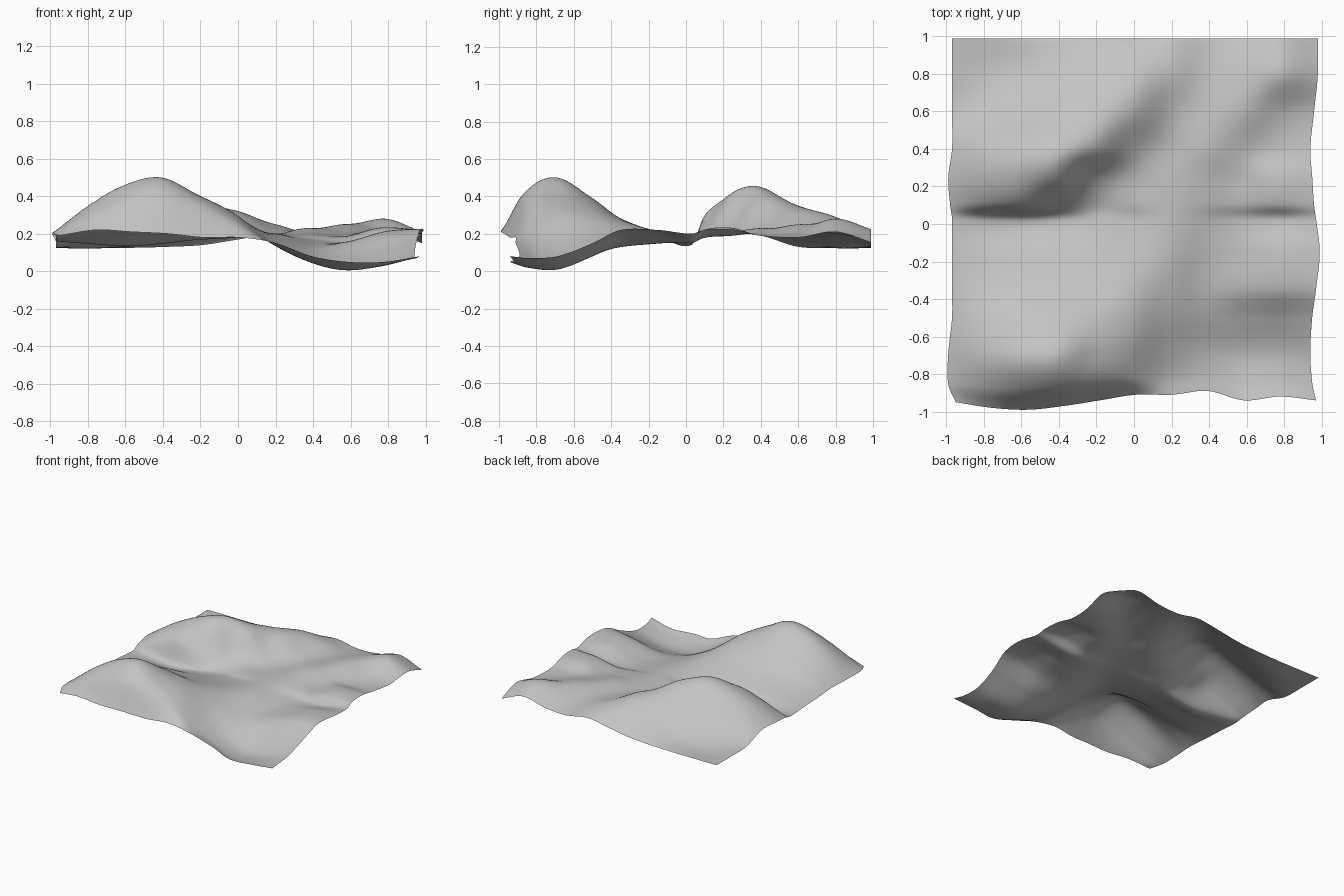
import bpy
import bmesh

STEPS = 110  # mesh resolution per side

if "Cube" in bpy.data.objects:
    bpy.data.objects.remove(bpy.data.objects["Cube"], do_unlink=True)

# Cross-sections of the land, front to back: heights in hundredths, left edge to right edge
stations_x = [-1, -.8, -.6, -.4, -.2, 0, .2, .4, .6, .8, 1]
stations_y = [-.97, -.87, -.7, -.5, -.35, -.15, .03, .1, .25, .4, .6, .8, 1]
sections = [
    [19, 22, 21, 20, 18, 18, 15, 8, 5, 5, 8],
    [20, 30, 37, 41, 36, 27, 15, 6, 2, 3, 7],
    [20, 35, 46, 50, 41, 31, 16, 6, 1, 3, 8],
    [19, 29, 36, 39, 36, 29, 18, 10, 8, 11, 15],
    [18, 23, 26, 28, 28, 26, 19, 13, 15, 20, 22],
    [17, 18, 19, 20, 21, 21, 20, 15, 16, 21, 22],
    [16, 15, 14, 15, 17, 18, 20, 17, 15, 17, 20],
    [18, 26, 30, 23, 18, 19, 20, 19, 18, 22, 22],
    [20, 32, 40, 41, 26, 20, 20, 21, 19, 23, 22],
    [19, 31, 40, 45, 39, 25, 20, 23, 21, 19, 19],
    [13, 18, 25, 32, 35, 32, 23, 22, 25, 21, 18],
    [12.5, 12.5, 15, 20, 25, 29, 25, 20, 24, 28, 21],
    [12.5, 12.5, 12.5, 13, 14, 17, 20, 17, 18, 22, 15],
]

# Wavy outline of the sheet
front_edge = [-.95, -.98, -.99, -.97, -.94, -.91, -.91, -.89, -.94, -.92, -.94]
left_edge = [-.95, -.99, -.99, -.97, -.97, -.97, -.97, -.98, -.99, -.97, -.97, -.97, -.97]
right_edge = [.97, .95, .94, .95, .97, .99, .97, .96, .95, .94, .96, .98, .98]


def spline(stations, values, t):
    """Smooth curve through values placed at uneven stations."""
    last = len(stations) - 1
    i = 0
    while i < last - 1 and t > stations[i + 1]:
        i += 1

    def slope(k):
        a, b = max(k - 1, 0), min(k + 1, last)
        return (values[b] - values[a]) / (stations[b] - stations[a])

    span = stations[i + 1] - stations[i]
    u = (t - stations[i]) / span
    ease = u * u * (3 - 2 * u)
    return (values[i] * (1 - ease) + values[i + 1] * ease
            + span * u * (1 - u) * ((1 - u) * slope(i) - u * slope(i + 1)))


def surface_point(u, v):
    """Point on the land for u, v between 0 and 1."""
    across = 2 * u - 1
    along = stations_y[0] + v * (stations_y[-1] - stations_y[0])
    height = spline(stations_y, [spline(stations_x, row, across) for row in sections], along)
    left = spline(stations_y, left_edge, along)
    right = spline(stations_y, right_edge, along)
    fade = max(0, 1 - 2 * (along - stations_y[0]))
    y = along + fade * (spline(stations_x, front_edge, across) - stations_y[0])
    return left + u * (right - left), min(y, .99), max(height, 0) / 100


# Terrain sheet
bm = bmesh.new()
grid = [[bm.verts.new(surface_point(i / STEPS, j / STEPS)) for i in range(STEPS + 1)]
        for j in range(STEPS + 1)]
for near, far in zip(grid, grid[1:]):
    for i in range(STEPS):
        bm.faces.new((near[i], near[i + 1], far[i + 1], far[i])).smooth = True
mesh = bpy.data.meshes.new("terrain")
bm.to_mesh(mesh)
bm.free()
terrain = bpy.data.objects.new("terrain", mesh)
bpy.context.collection.objects.link(terrain)

# Plain grey ground
grey = bpy.data.materials.new("ground grey")
grey.use_nodes = True
colour = (.55, .55, .55, 1)
grey.diffuse_color = colour
grey.node_tree.nodes["Principled BSDF"].inputs["Base Color"].default_value = colour
mesh.materials.append(grey)
